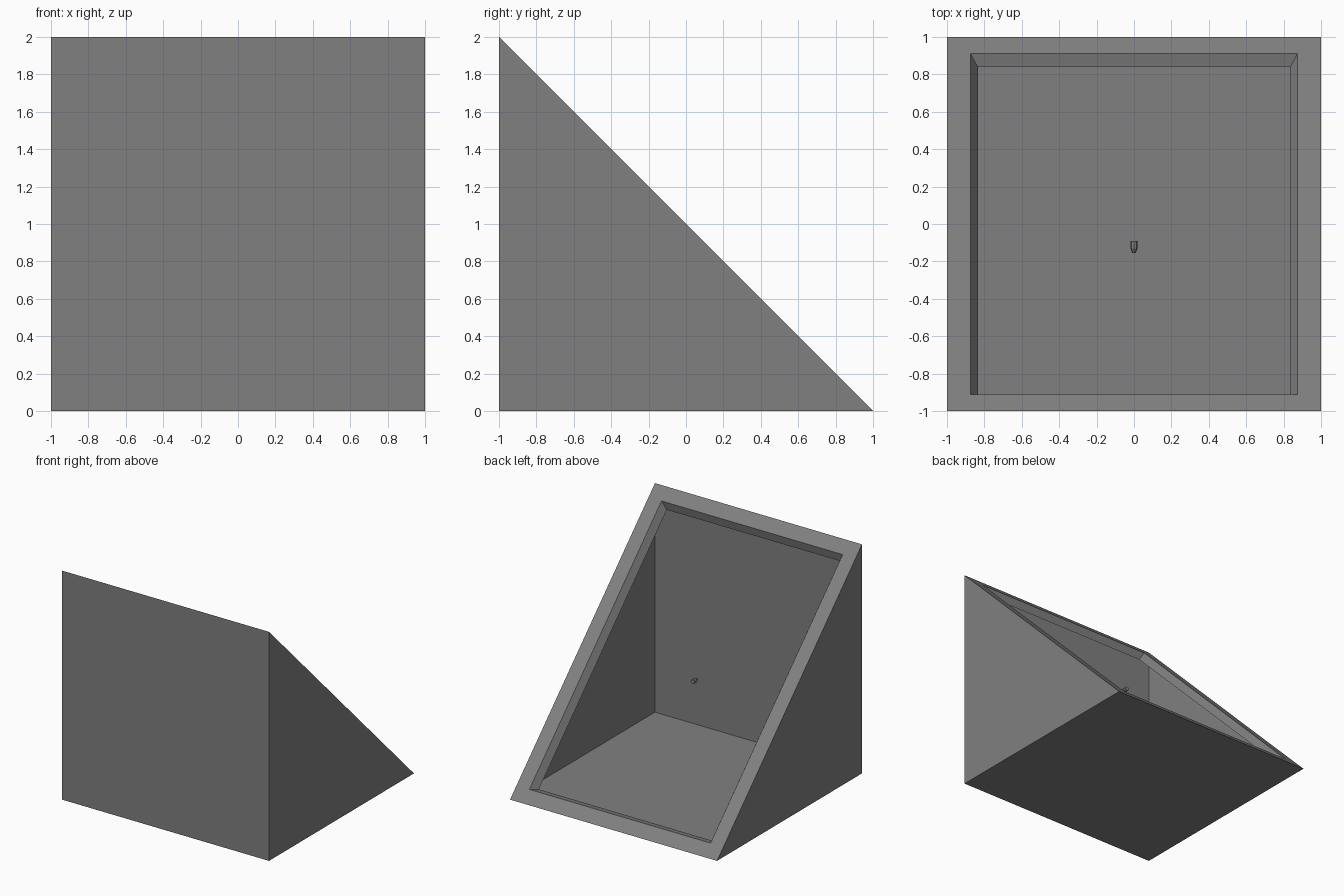
import bpy, bmesh, math
from mathutils import Matrix, Vector

if "Cube" in bpy.data.objects:
    bpy.data.objects.remove(bpy.data.objects["Cube"])


def material(name, value):
    m = bpy.data.materials.new(name)
    m.diffuse_color = (value, value, value, 1)
    m.use_nodes = True
    m.node_tree.nodes["Principled BSDF"].inputs["Base Color"].default_value = m.diffuse_color
    return m


def make_object(name, bm, mat):
    me = bpy.data.meshes.new(name)
    bm.to_mesh(me)
    bm.free()
    me.materials.append(mat)
    ob = bpy.data.objects.new(name, me)
    bpy.context.collection.objects.link(ob)
    return ob


grey = material("mid grey", 0.216)

# Wedge shell: triangular profile extruded along x
bm = bmesh.new()
profile = [(-1, 0), (1, 0), (-1, 2)]
left = [bm.verts.new((-1, y, z)) for y, z in profile]
right = [bm.verts.new((1, y, z)) for y, z in profile]
bm.faces.new(left)
bm.faces.new(right)
for i in range(3):
    j = (i + 1) % 3
    bm.faces.new((left[i], left[j], right[j], right[i]))
bmesh.ops.recalc_face_normals(bm, faces=bm.faces)
bm.normal_update()

# Sloped opening: flat frame, recessed lip, then an open hole
slope = max(bm.faces, key=lambda f: f.normal.dot(Vector((0, 1, 1))))
bmesh.ops.inset_region(bm, faces=[slope], thickness=0.125, use_even_offset=True)
bm.normal_update()
bmesh.ops.inset_region(bm, faces=[slope], thickness=0.04, depth=-0.0625,
                       use_even_offset=True)
bmesh.ops.delete(bm, geom=[slope], context='FACES')
make_object("wedge_shell", bm, grey)

# Tiny fitting floating inside: short barrel with a tapered nose toward the front
bm = bmesh.new()
for r1, r2, y0, y1 in ((0.019, 0.019, -0.09, -0.13), (0.019, 0.009, -0.13, -0.155)):
    bmesh.ops.create_cone(
        bm, cap_ends=True, segments=8, radius1=r1, radius2=r2, depth=y0 - y1,
        matrix=Matrix.Translation((0, (y0 + y1) / 2, 0.88))
        @ Matrix.Rotation(math.pi / 2, 4, 'X'))
make_object("inner_fitting", bm, grey)
